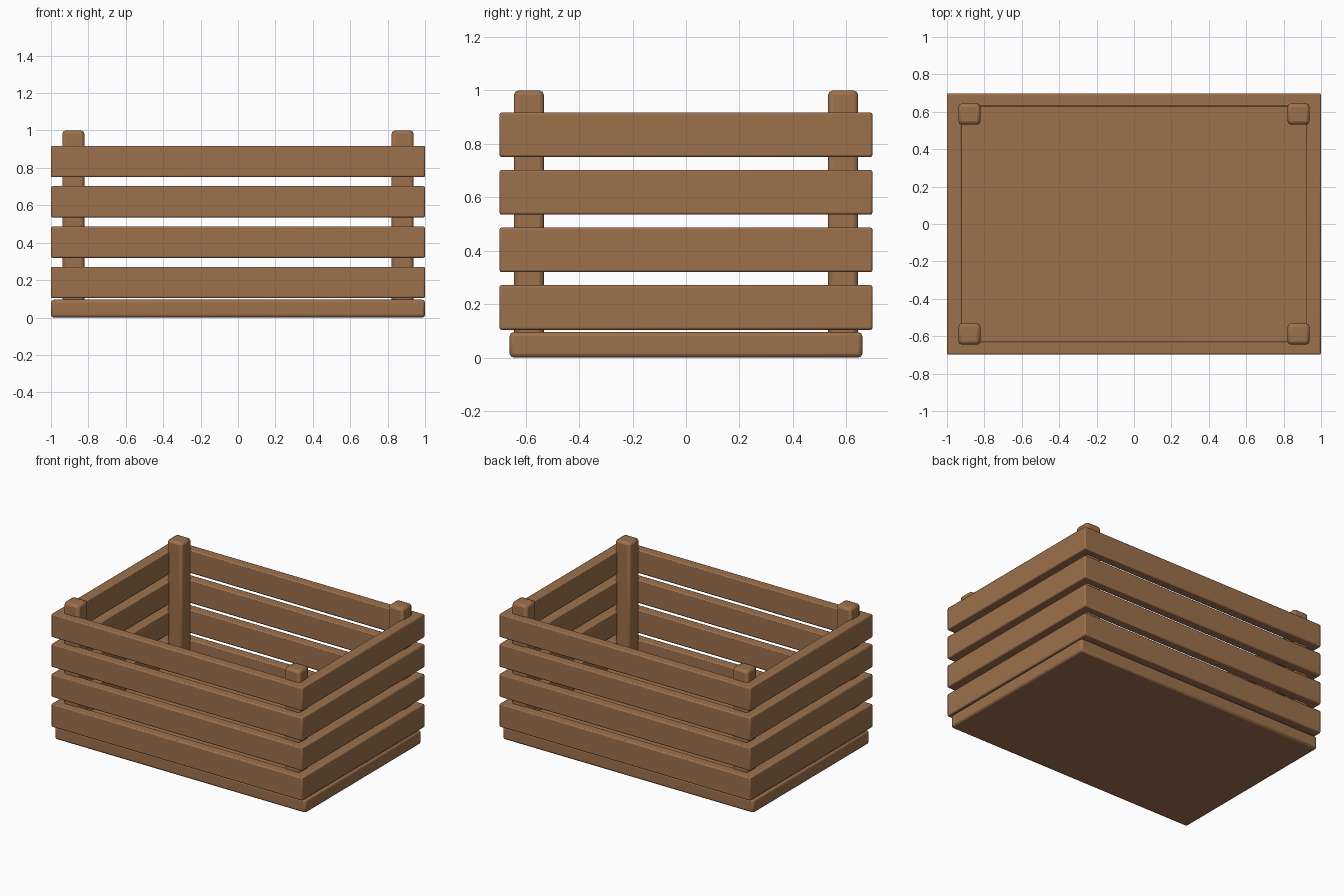
import bpy, bmesh, math
from mathutils import Matrix

if "Cube" in bpy.data.objects:
    bpy.data.objects.remove(bpy.data.objects["Cube"])

wood = bpy.data.materials.new("warm_brown_wood")
wood.diffuse_color = (0.34, 0.165, 0.074, 1)
wood.use_nodes = True
wood.node_tree.nodes["Principled BSDF"].inputs["Base Color"].default_value = wood.diffuse_color


def finish(name, bm, bevel):
    bmesh.ops.recalc_face_normals(bm, faces=bm.faces)
    me = bpy.data.meshes.new(name)
    bm.to_mesh(me)
    bm.free()
    me.materials.append(wood)
    ob = bpy.data.objects.new(name, me)
    bpy.context.collection.objects.link(ob)
    mod = ob.modifiers.new("soft_edges", 'BEVEL')
    mod.width = bevel
    mod.segments = 2
    mod.limit_method = 'ANGLE'
    bpy.ops.object.select_all(action='DESELECT')
    ob.select_set(True)
    bpy.context.view_layer.objects.active = ob
    bpy.ops.object.shade_smooth_by_angle(angle=math.radians(35))
    return ob


def box(name, center, size, bevel):
    bm = bmesh.new()
    mat = Matrix.Translation(center) @ Matrix.Diagonal((*size, 1))
    bmesh.ops.create_cube(bm, size=1, matrix=mat)
    return finish(name, bm, bevel)


def slat_ring(name, z0, z1, outer, inner, bevel):
    """Four boards joined at the corners into a rectangular band."""
    bm = bmesh.new()
    corners = [(-1, -1), (1, -1), (1, 1), (-1, 1)]
    loops = [[bm.verts.new((sx * hx, sy * hy, z)) for sx, sy in corners]
             for (hx, hy), z in ((outer, z0), (outer, z1), (inner, z1), (inner, z0))]
    for k in range(4):
        a, b = loops[k], loops[(k + 1) % 4]
        for i in range(4):
            j = (i + 1) % 4
            bm.faces.new((a[i], a[j], b[j], b[i]))
    return finish(name, bm, bevel)


# Floor board
box("floor_board", (0, 0, 0.0475), (2.0, 1.32, 0.095), 0.015)

# Four bands of side slats
for n in range(4):
    z = 0.104 + n * 0.2155
    slat_ring(f"side_slats_{n + 1}", z, z + 0.167, (1.0, 0.698), (0.923, 0.629), 0.008)

# Corner posts
for sx, sy in ((-1, -1), (1, -1), (1, 1), (-1, 1)):
    box("corner_post", (sx * 0.88, sy * 0.588, 0.525), (0.118, 0.113, 0.95), 0.018)
